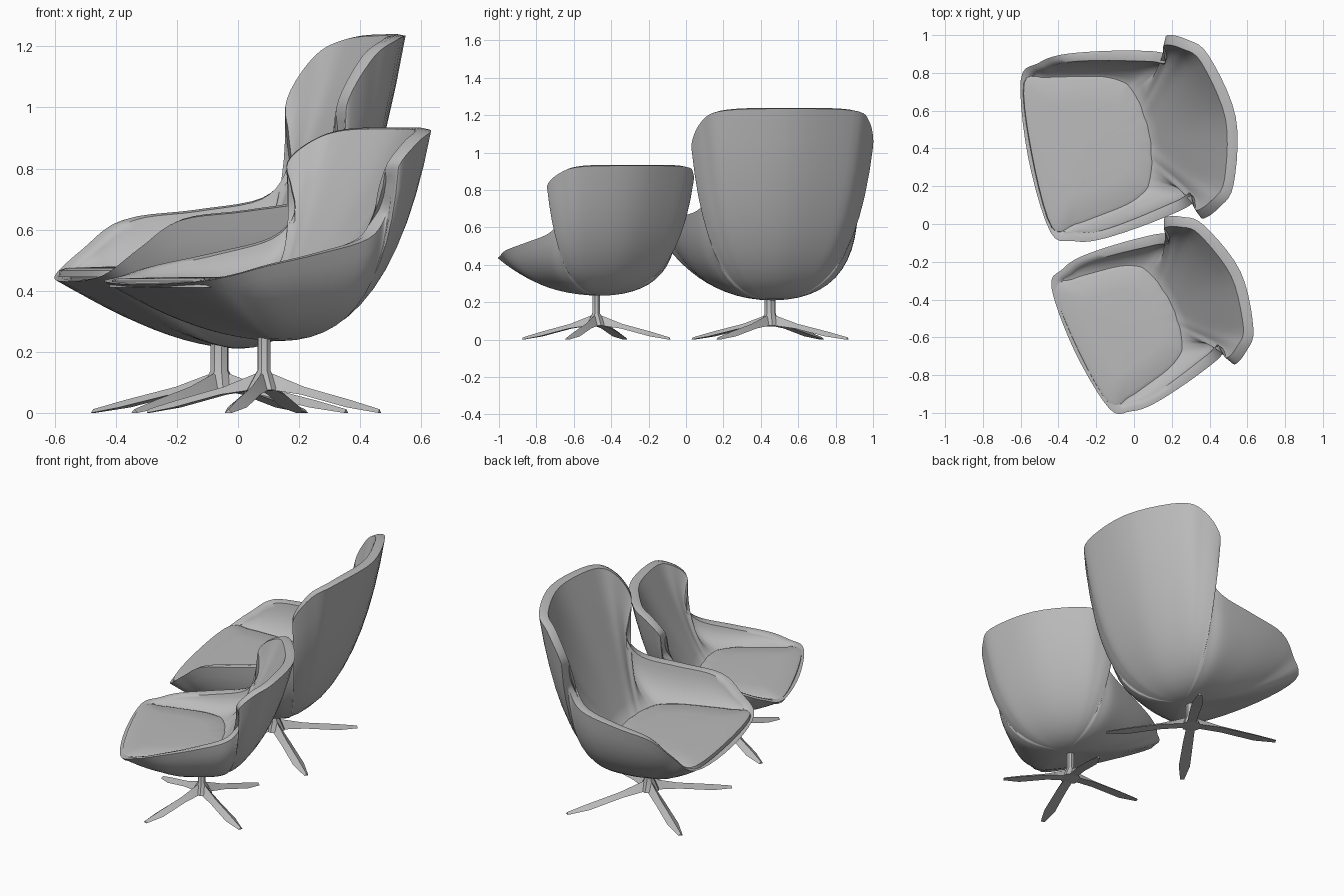
import bpy, bmesh, math
from mathutils import Matrix, Vector

cube = bpy.data.objects.get("Cube")
if cube:
    bpy.data.objects.remove(cube)

grey = bpy.data.materials.new("soft_grey")
grey.use_nodes = True
grey.diffuse_color = (0.5, 0.5, 0.5, 1)
grey.node_tree.nodes["Principled BSDF"].inputs["Base Color"].default_value = (0.5, 0.5, 0.5, 1)

# Half outline, front to back: rim x, y, tall z, low z, belly x, y, seat x, y
KEYS = [
    (-.51, 0, .43, .42, -.1, 0, -.48, 0),
    (-.47, .41, .45, .43, -.15, .25, -.45, .38),
    (-.36, .48, .54, .45, -.15, .35, -.33, .39),
    (-.23, .5, .63, .48, -.1, .42, -.22, .375),
    (0, .475, .66, .52, 0, .44, -.04, .34),
    (.23, .43, .7, .57, .16, .44, .06, .29),
    (.32, .4, .8, .65, .26, .42, .09, .25),
    (.325, .44, .9, .74, .3, .41, .11, .2),
    (.335, .495, 1.03, .82, .32, .4, .125, .15),
    (.43, .455, 1.17, .89, .36, .37, .13, .1),
    (.53, .35, 1.225, .925, .39, .28, .14, .05),
    (.61, 0, 1.235, .93, .42, 0, .14, 0),
]


def smooth_loop(keys, steps):
    """Mirror the half outline and run a closed smooth curve through it."""
    flip = (1, -1, 1, 1, 1, -1, 1, -1)
    loop = keys + [tuple(a * s for a, s in zip(k, flip)) for k in keys[-2:0:-1]]
    n, out = len(loop), []
    for i in range(n):
        quad = [loop[(i + j) % n] for j in (-1, 0, 1, 2)]
        for s in range(steps):
            t = s / steps
            out.append([b + t / 2 * (c - a + t * (2*a - 5*b + 4*c - d + t * (3*(b - c) + d - a)))
                        for a, b, c, d in zip(*quad)])
    return out


def bezier(a, b, c, t):
    return a * (1 - t) ** 2 + b * 2 * t * (1 - t) + c * t * t


def finish(name, bm, place, angle):
    bmesh.ops.recalc_face_normals(bm, faces=bm.faces)
    mesh = bpy.data.meshes.new(name)
    bm.to_mesh(mesh)
    bm.free()
    mesh.materials.append(grey)
    ob = bpy.data.objects.new(name, mesh)
    bpy.context.collection.objects.link(ob)
    ob.matrix_world = place
    bpy.ops.object.select_all(action='DESELECT')
    ob.select_set(True)
    bpy.context.view_layer.objects.active = ob
    bpy.ops.object.shade_smooth_by_angle(angle=math.radians(angle))


def loft(name, columns, first, last, place, angle=50):
    """Skin columns of points that share a first and a last pole."""
    bm = bmesh.new()
    top, end = bm.verts.new(first), bm.verts.new(last)
    cols = [[bm.verts.new(p) for p in col] for col in columns]
    for a, b in zip(cols, cols[1:] + cols[:1]):
        bm.faces.new((top, a[0], b[0]))
        bm.faces.new((end, b[-1], a[-1]))
        for i in range(len(a) - 1):
            bm.faces.new((a[i], a[i + 1], b[i + 1], b[i]))
    finish(name, bm, place, angle)


def chair(prefix, x, y, turn, size, tall, base, seat, spread, reach, post):
    place = Matrix.Translation((x, y, 0)) @ Matrix.Rotation(math.radians(turn), 4, 'Z')
    shell, cushion = [], []
    bottom = Vector((.07 * size, 0, base))
    middle = Vector((-.15 * size, 0, seat))
    for rx, ry, z_tall, z_low, bx, by, sx, sy in smooth_loop(KEYS, 5):
        rim = Vector((rx * size, ry * size, z_tall if tall else z_low))
        belly = Vector((bx * size, by * size, base + .005))
        inner = Vector((sx * size, sy * size, seat))
        inward = Vector((.1 * size - rim.x, -rim.y, 0)).normalized()
        lip = rim + inward * .055
        # The padding keeps the headrest front nearly flat from side to side
        bow = inner + Vector((1, .8, .35)) * (lip - inner)
        bow.x = min(bow.x, .34 * size)
        # Outside from base to rim, rolled edge, then inside down to the seat
        col = [bezier(bottom, belly, rim, t / 12) for t in range(1, 13)]
        col.append(rim + inward * .025 + Vector((0, 0, .005)))
        col += [bezier(lip, bow, inner, t / 8) for t in range(9)]
        shell.append(col)
        cushion.append([middle + (inner - middle) * k + Vector((0, 0, h))
                        for k, h in ((1.03, -.02), (1.02, .002), (.96, .01), (.6, .014))])
    loft(prefix + "_shell", shell, bottom, middle - Vector((0, 0, .03)), place)
    loft(prefix + "_seat_cushion", cushion, middle - Vector((0, 0, .02)),
         middle + Vector((0, 0, .016)), place)

    # Swivel post flaring into a hub
    rings = ((base + .02, post), (.14, post), (.075, .06))
    column = [[Vector((r * math.cos(a), r * math.sin(a), z)) for z, r in rings]
              for a in (math.tau * i / 8 for i in range(8))]
    loft(prefix + "_post", column, (0, 0, base + .02), (0, 0, .07), place, 30)

    # Four ridged, tapering feet
    for i, a in enumerate((spread, 180 - spread, 180 + spread, -spread)):
        bm = bmesh.new()
        rows = []
        for r, w, low, high in ((0, .025, .08, .14), (.35, .03, .06, .085),
                                (.75, .033, .018, .042), (1, .012, 0, .012)):
            rows.append([bm.verts.new((r * reach, s * w, z))
                         for s, z in ((-1, low), (0, high), (1, low))])
        for p, q in zip(rows, rows[1:]):
            for j in range(3):
                k = (j + 1) % 3
                bm.faces.new((p[j], p[k], q[k], q[j]))
        bm.faces.new(rows[0])
        bm.faces.new(rows[-1])
        finish(f"{prefix}_foot_{i + 1}", bm, place @ Matrix.Rotation(math.radians(a), 4, 'Z'), 20)


chair("tall_chair", -.06, .45, 11, 1, True, .21, .465, 45, .5, .03)
chair("low_chair", .085, -.48, 25.5, .87, False, .235, .43, 48, .41, .022)
